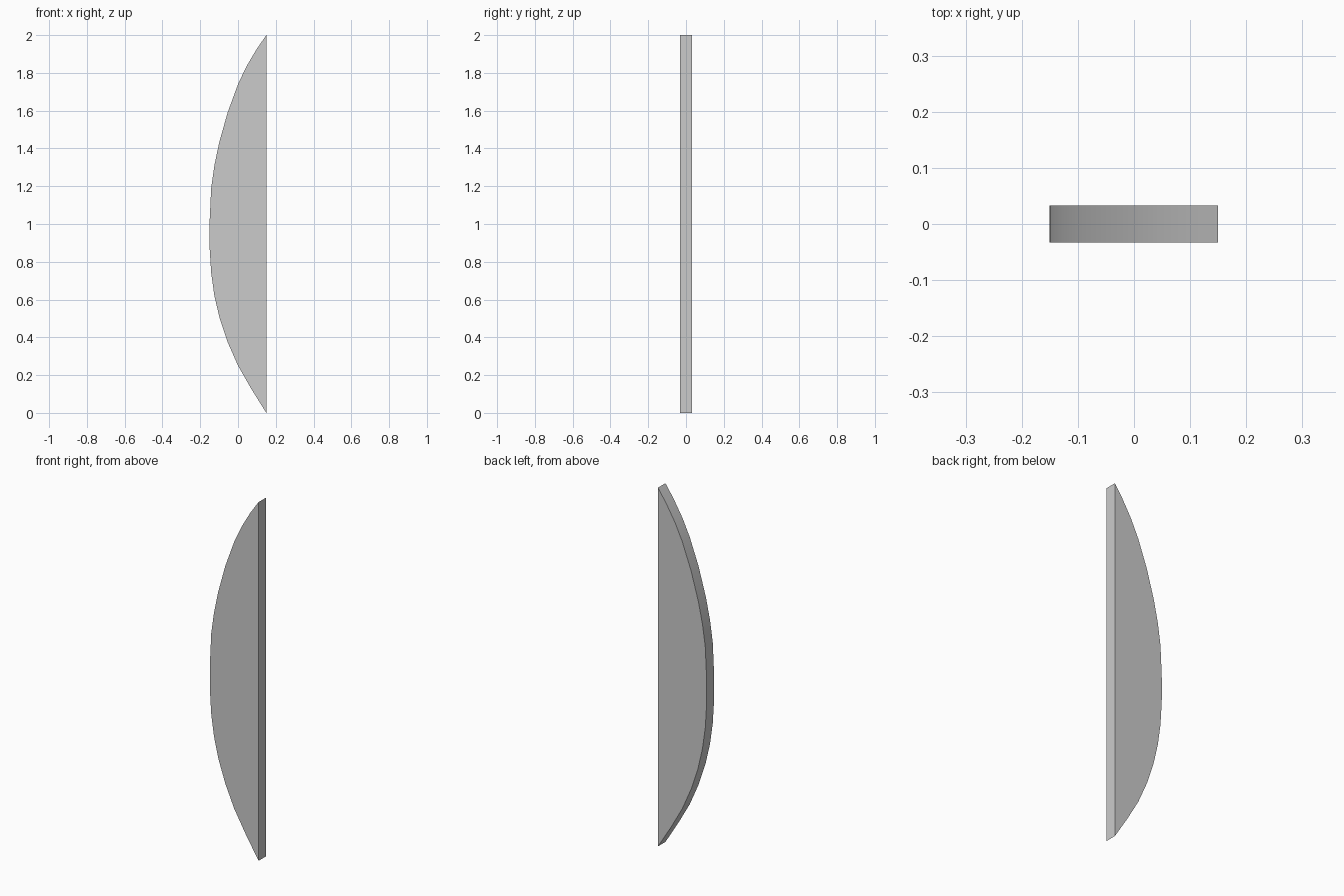
import bpy, bmesh

if "Cube" in bpy.data.objects:
    bpy.data.objects.remove(bpy.data.objects["Cube"])

HALF = 0.033  # half thickness in y

# Bowed outline in x, z, closed by the straight edge at x = 0.15
outline = [(0.15, 0.0), (0.07, 0.128), (0.0, 0.25), (-0.055, 0.375), (-0.097, 0.5),
           (-0.125, 0.62), (-0.142, 0.74), (-0.15, 0.87), (-0.151, 0.95), (-0.15, 1.02),
           (-0.142, 1.19), (-0.125, 1.31), (-0.10, 1.43), (-0.055, 1.59), (0.0, 1.74),
           (0.045, 1.835), (0.10, 1.928), (0.15, 2.0)]

# Curved panel: extrude the outline through y
bm = bmesh.new()
face = bm.faces.new([bm.verts.new((x, -HALF, z)) for x, z in outline])
ext = bmesh.ops.extrude_face_region(bm, geom=[face])
moved = [v for v in ext["geom"] if isinstance(v, bmesh.types.BMVert)]
bmesh.ops.translate(bm, verts=moved, vec=(0, 2 * HALF, 0))
bmesh.ops.recalc_face_normals(bm, faces=bm.faces)

mesh = bpy.data.meshes.new("curved_panel")
bm.to_mesh(mesh)
bm.free()
panel = bpy.data.objects.new("curved_panel", mesh)
bpy.context.collection.objects.link(panel)

# Smooth bowed edge, crisp flat sides
bpy.context.view_layer.objects.active = panel
panel.select_set(True)
bpy.ops.object.shade_smooth_by_angle(angle=0.52)
